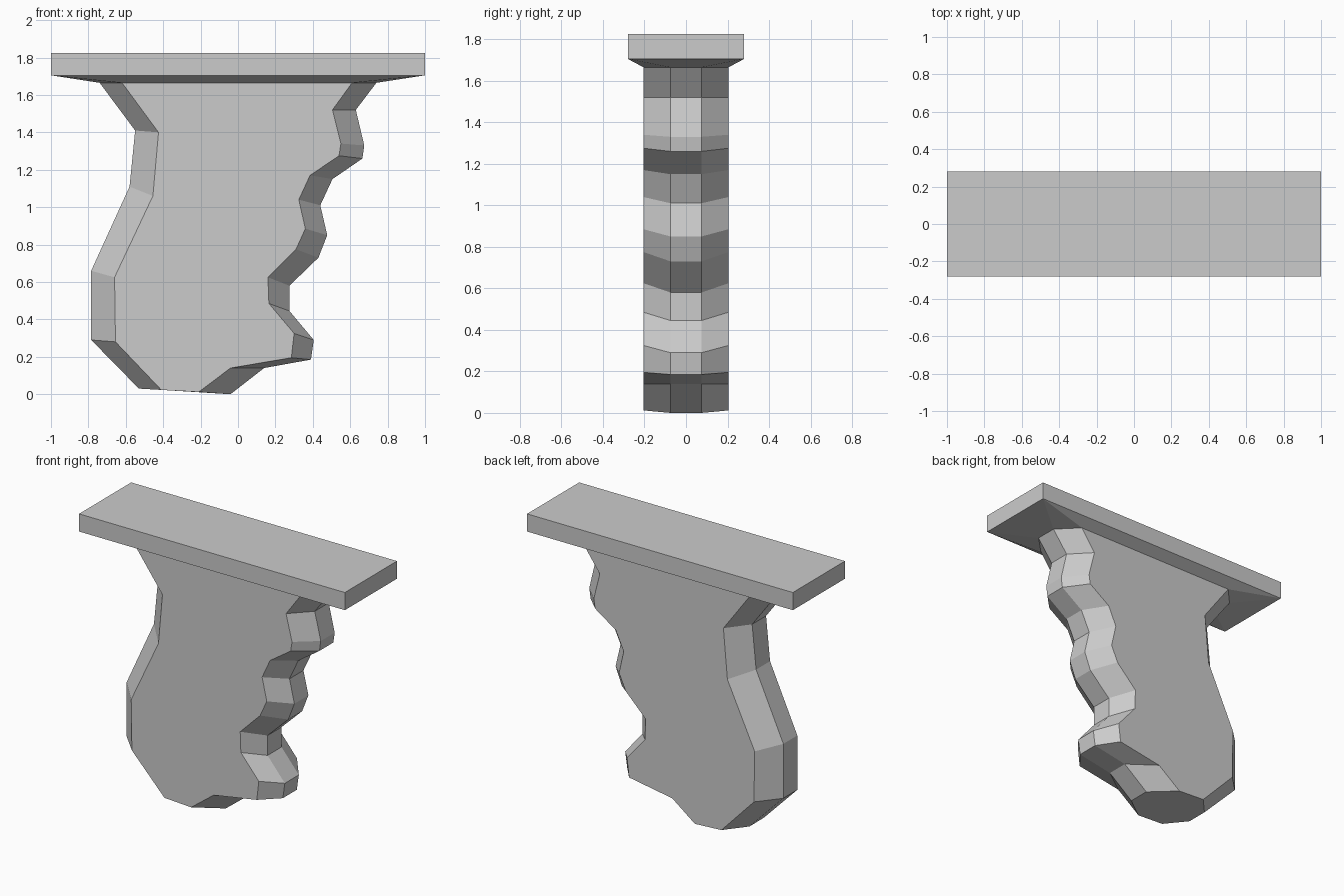
import bpy
import bmesh
import math

cube = bpy.data.objects.get("Cube")
if cube:
    bpy.data.objects.remove(cube, do_unlink=True)

grey = bpy.data.materials.new("plain grey")
grey.use_nodes = True
colour = (0.6, 0.6, 0.6, 1)
grey.diffuse_color = colour
grey.node_tree.nodes["Principled BSDF"].inputs["Base Color"].default_value = colour

SPINE_Y, CHEEK_Y = 0.075, 0.205   # half widths of the edge band and the whole grip
NECK_Z = 1.665


def finish(bm, name):
    bmesh.ops.recalc_face_normals(bm, faces=bm.faces)
    mesh = bpy.data.meshes.new(name)
    bm.to_mesh(mesh)
    bm.free()
    mesh.materials.append(grey)
    obj = bpy.data.objects.new(name, mesh)
    bpy.context.collection.objects.link(obj)
    return obj


# Side profiles from top to bottom: (outer x, outer z, inner x, inner z)
finger_side = [
    (0.74, NECK_Z, 0.61, NECK_Z), (0.63, 1.52, 0.505, 1.52),
    (0.675, 1.33, 0.55, 1.34), (0.665, 1.26, 0.54, 1.275),
    (0.505, 1.15, 0.385, 1.17), (0.44, 1.01, 0.325, 1.04),
    (0.477, 0.85, 0.36, 0.885), (0.43, 0.73, 0.31, 0.775),
    (0.275, 0.58, 0.16, 0.625), (0.275, 0.445, 0.165, 0.485),
    (0.405, 0.29, 0.30, 0.325), (0.39, 0.185, 0.285, 0.195),
    (0.14, 0.14, -0.04, 0.14), (-0.04, 0.0, -0.21, 0.012),
]
palm_side = [
    (-0.74, NECK_Z, -0.62, NECK_Z), (-0.55, 1.41, -0.425, 1.40),
    (-0.58, 1.11, -0.455, 1.06), (-0.785, 0.66, -0.66, 0.625),
    (-0.785, 0.29, -0.655, 0.28), (-0.53, 0.03, -0.41, 0.023),
]


def ring_points(row):
    ox, oz, ix, iz = row
    return [(ix, -CHEEK_Y, iz), (ox, -SPINE_Y, oz),
            (ox, SPINE_Y, oz), (ix, CHEEK_Y, iz)]


# Grip: a chamfered band down each edge, joined by flat cheeks and a flat butt
bm = bmesh.new()
bands = []
for profile in (finger_side, palm_side):
    rows = [[bm.verts.new(p) for p in ring_points(row)] for row in profile]
    for upper, lower in zip(rows, rows[1:]):
        for i in range(3):
            bm.faces.new((upper[i], upper[i + 1], lower[i + 1], lower[i]))
    bands.append(rows)
fingers, palm = bands
for column in (0, 3):
    bm.faces.new([r[column] for r in fingers] + [r[column] for r in reversed(palm)])
bm.faces.new(fingers[-1] + palm[-1][::-1])
finish(bm, "grip")

# Mounting plate: flat slab whose underside tapers into the grip neck
bm = bmesh.new()
for x in (-1, 1):
    for y in (-0.28, 0.28):
        for z in (1.705, 1.825):
            bm.verts.new((x, y, z))
for row in (finger_side[0], palm_side[0]):
    for p in ring_points(row):
        bm.verts.new(p)
bmesh.ops.convex_hull(bm, input=bm.verts)
bmesh.ops.dissolve_limit(bm, angle_limit=math.radians(0.5), verts=bm.verts, edges=bm.edges)
finish(bm, "mounting_plate")
